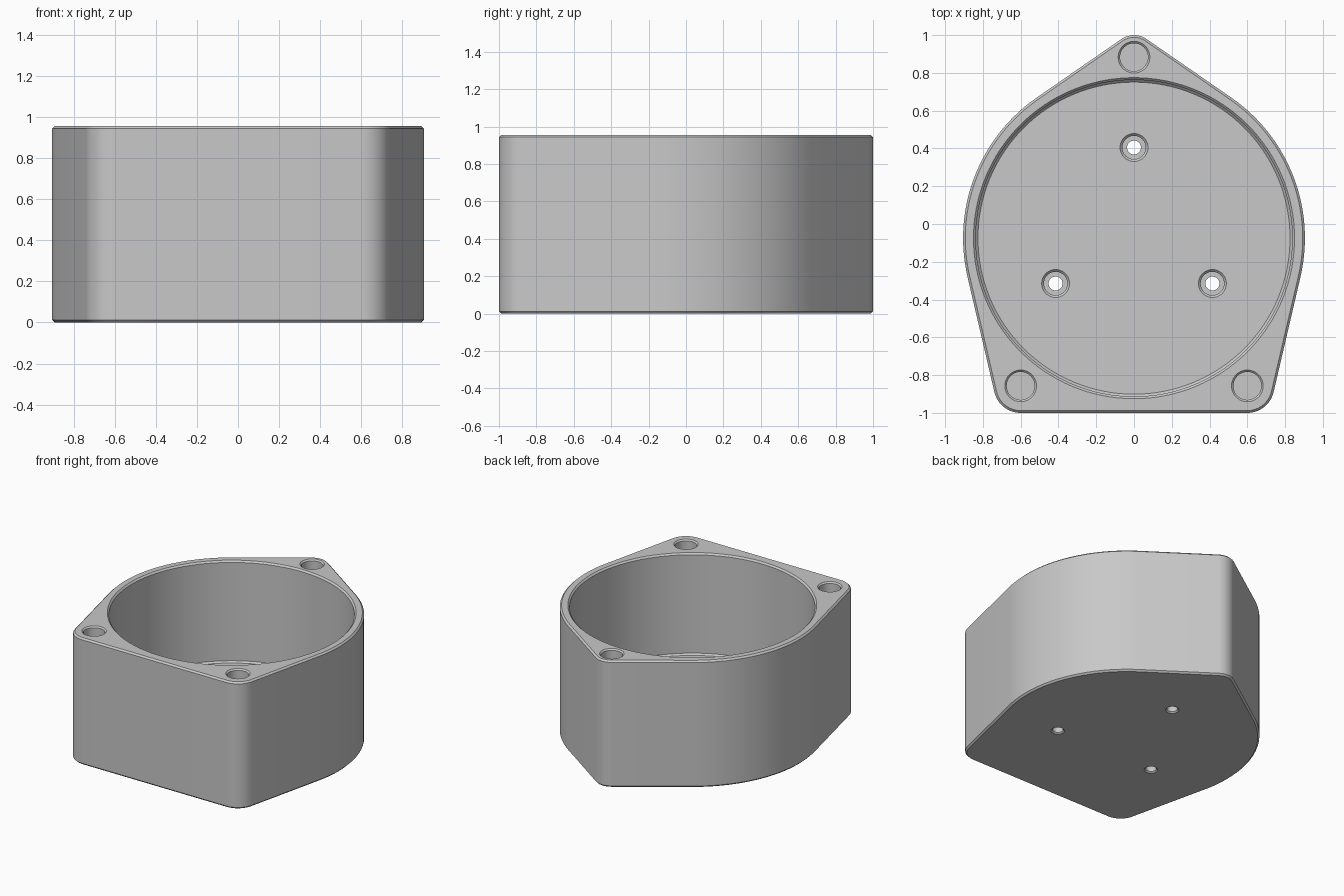
import bpy, bmesh
from math import sin, cos, pi, acos, atan2, hypot

cube = bpy.data.objects.get("Cube")
if cube:
    bpy.data.objects.remove(cube, do_unlink=True)

HEIGHT, FLOOR, CHAMFER = 0.955, 0.19, 0.012
MAIN = (0, -0.075, 0.905)       # x, y, radius of the round body
APEX = (0, 0.883, 0.117)        # rear lug
CORNER = (0.6, -0.857, 0.143)   # front lug, mirrored to the other side

grey = bpy.data.materials.new("light grey")
grey.use_nodes = True
grey.diffuse_color = (0.58, 0.58, 0.58, 1)
grey.node_tree.nodes["Principled BSDF"].inputs["Base Color"].default_value = grey.diffuse_color


def tangent_angle(a, b, side):
    """Direction of the normal of the line touching both circles."""
    dx, dy = b[0] - a[0], b[1] - a[1]
    return atan2(dy, dx) + side * acos((a[2] - b[2]) / hypot(dx, dy))


def arc(circle, start, end, steps, inset):
    x, y, r = circle
    angles = [start + (end - start) * i / steps for i in range(steps + 1)]
    return [(x + (r - inset) * cos(t), y + (r - inset) * sin(t)) for t in angles]


def outline(inset):
    low = tangent_angle(MAIN, CORNER, 1)
    high = tangent_angle(MAIN, APEX, -1)
    half = arc(CORNER, -pi / 2, low, 12, inset)
    half += arc(MAIN, low, high, 28, inset)
    half += arc(APEX, high, pi / 2, 8, inset)
    return half + [(-x, y) for x, y in half[-2::-1]]


def circle_ring(x, y, r, steps):
    return arc((x, y, r), 0, 2 * pi, steps, 0)[:-1]


def loft(bm, layers):
    """Closed solid through (points, z) layers, from bottom to top."""
    rings = [[bm.verts.new((x, y, z)) for x, y in pts] for pts, z in layers]
    n = len(rings[0])
    for a, b in zip(rings, rings[1:]):
        for i in range(n):
            j = (i + 1) % n
            bm.faces.new((a[i], a[j], b[j], b[i]))
    bm.faces.new(rings[0][::-1])
    bm.faces.new(rings[-1])


def turned(bm, x, y, profile, steps):
    loft(bm, [(circle_ring(x, y, r, steps), z) for r, z in profile])


def make_object(name, bm):
    bmesh.ops.recalc_face_normals(bm, faces=bm.faces)
    mesh = bpy.data.meshes.new(name)
    bm.to_mesh(mesh)
    bm.free()
    mesh.materials.append(grey)
    obj = bpy.data.objects.new(name, mesh)
    bpy.context.collection.objects.link(obj)
    return obj


# Housing body with chamfered top and bottom edges
bm = bmesh.new()
loft(bm, [(outline(CHAMFER), 0), (outline(0), CHAMFER),
          (outline(0), HEIGHT - CHAMFER), (outline(CHAMFER), HEIGHT)])
housing = make_object("housing", bm)

# Round cavity
cavity = bmesh.new()
R = 0.838
turned(cavity, MAIN[0], MAIN[1],
       [(R - CHAMFER, FLOOR), (R, FLOOR + CHAMFER), (R, HEIGHT - CHAMFER),
        (R + CHAMFER, HEIGHT), (R + CHAMFER, HEIGHT + 0.1)], 128)

# Blind holes in the three lugs
holes = bmesh.new()
for x, y in (APEX[:2], CORNER[:2], (-CORNER[0], CORNER[1])):
    turned(holes, x, y, [(0.074, HEIGHT - 0.25), (0.074, HEIGHT - 0.01),
                         (0.084, HEIGHT), (0.084, HEIGHT + 0.1)], 40)

# Counterbored screw holes through the floor
for x, y in ((0, 0.405), (0.415, -0.315), (-0.415, -0.315)):
    turned(holes, x, y, [(0.046, -0.1), (0.046, 0), (0.037, 0.009), (0.037, 0.1),
                         (0.062, 0.1), (0.062, FLOOR - CHAMFER),
                         (0.074, FLOOR), (0.074, FLOOR + 0.1)], 40)

# Cut the cavity and holes, then drop the cutters
cutters = [make_object("cavity_cutter", cavity), make_object("hole_cutter", holes)]
for cutter in cutters:
    cutter.hide_render = True
    mod = housing.modifiers.new(cutter.name, "BOOLEAN")
    mod.operation, mod.solver, mod.object = "DIFFERENCE", "EXACT", cutter
bpy.context.view_layer.update()
cut_mesh = bpy.data.meshes.new_from_object(
    housing.evaluated_get(bpy.context.evaluated_depsgraph_get()))
housing.modifiers.clear()
housing.data = cut_mesh
for cutter in cutters:
    bpy.data.objects.remove(cutter, do_unlink=True)

# Smooth walls, sharp chamfers
bpy.ops.object.select_all(action="DESELECT")
housing.select_set(True)
bpy.context.view_layer.objects.active = housing
bpy.ops.object.shade_smooth_by_angle(angle=pi / 6)
